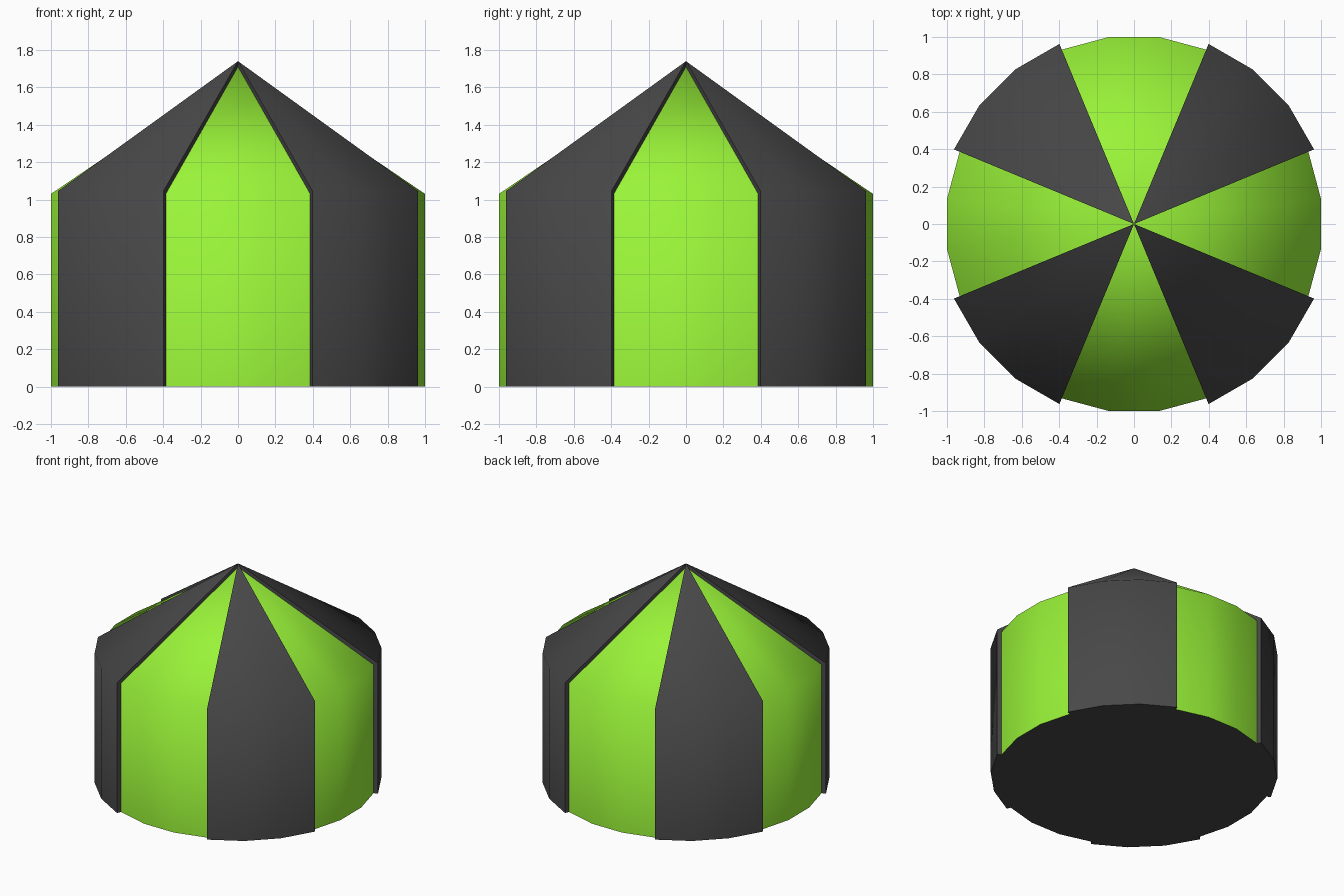
import bpy, bmesh
from math import radians, sin, cos
from mathutils import Vector

if "Cube" in bpy.data.objects:
    bpy.data.objects.remove(bpy.data.objects["Cube"])

STEP = 15      # 24-sided tent, three facets per panel
# (eave radius, eave height, apex height)
GREEN = (1.009, 1.03, 1.71)
DARK = (1.042, 1.045, 1.74)


def material(name, rgb):
    m = bpy.data.materials.new(name)
    m.diffuse_color = (*rgb, 1)
    m.use_nodes = True
    m.node_tree.nodes["Principled BSDF"].inputs["Base Color"].default_value = m.diffuse_color
    return m


def pt(spec, deg, z):
    a = radians(deg)
    return Vector((spec[0] * cos(a), spec[0] * sin(a), z))


def face(bm, pts):
    bm.faces.new([bm.verts.new(p) for p in pts])


def panel(bm, spec, centre):
    """Wall and roof facets of one 45 degree stripe."""
    apex = Vector((0, 0, spec[2]))
    for i in range(3):
        a = centre - 22.5 + i * STEP
        b = a + STEP
        e0, e1 = pt(spec, a, spec[1]), pt(spec, b, spec[1])
        face(bm, [pt(spec, a, 0), pt(spec, b, 0), e1, e0])
        face(bm, [e0, e1, apex])


def edge_strip(bm, deg, flip):
    """Thickness of a raised dark stripe along one side."""
    o = [pt(DARK, deg, 0), pt(DARK, deg, DARK[1]), Vector((0, 0, DARK[2]))]
    n = [pt(GREEN, deg, 0), pt(GREEN, deg, GREEN[1]), Vector((0, 0, GREEN[2]))]
    for i in range(2):
        quad = [o[i], o[i + 1], n[i + 1], n[i]]
        face(bm, quad[::-1] if flip else quad)


def finish(bm, name, mat):
    bmesh.ops.remove_doubles(bm, verts=bm.verts[:], dist=1e-4)
    me = bpy.data.meshes.new(name)
    bm.to_mesh(me)
    bm.free()
    me.materials.append(mat)
    ob = bpy.data.objects.new(name, me)
    bpy.context.collection.objects.link(ob)
    bpy.ops.object.select_all(action='DESELECT')
    ob.select_set(True)
    bpy.context.view_layer.objects.active = ob
    bpy.ops.object.shade_smooth_by_angle(angle=radians(62))


# Green stripes facing the four axes
bm = bmesh.new()
for k in range(4):
    panel(bm, GREEN, k * 90)
finish(bm, "green_panels", material("green", (0.32, 0.90, 0.04)))

# Raised dark stripes on the diagonals, plus the flat base
bm = bmesh.new()
outline = []
for k in range(4):
    panel(bm, DARK, 45 + k * 90)
    edge_strip(bm, 22.5 + k * 90, False)
    edge_strip(bm, 67.5 + k * 90, True)
    for spec, c in ((GREEN, k * 90), (DARK, 45 + k * 90)):
        outline += [pt(spec, c - 22.5 + i * STEP, 0) for i in range(4)]
face(bm, outline[::-1])
finish(bm, "dark_panels_and_base", material("dark_grey", (0.065, 0.065, 0.065)))
